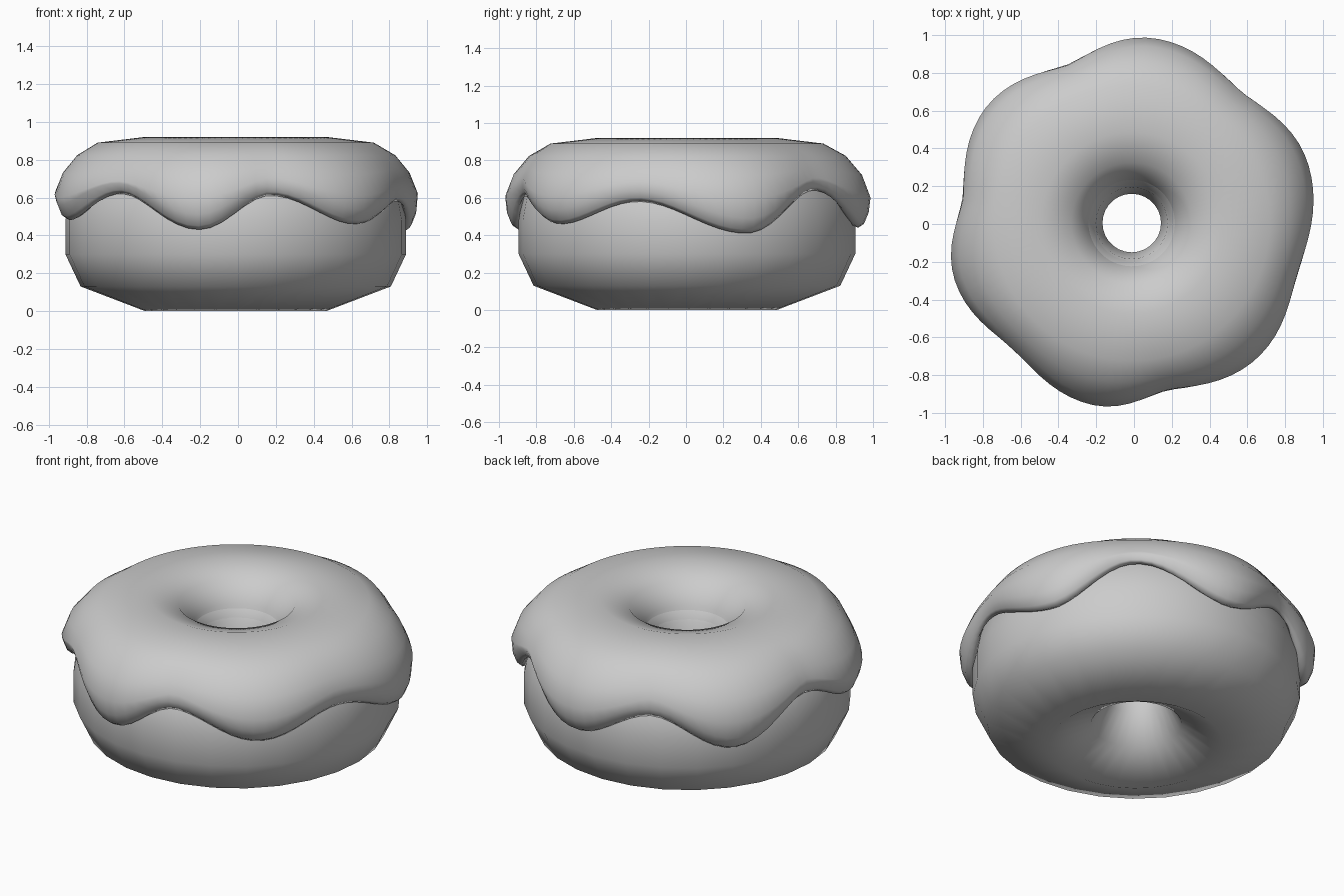
import bpy, bmesh, math

if "Cube" in bpy.data.objects:
    bpy.data.objects.remove(bpy.data.objects["Cube"])

CX, CY = -0.012, 0.005

def lathe(name, rings):
    """Skin a closed loop of cross-sections; rings = [(angle, [(r, z), ...]), ...]"""
    bm = bmesh.new()
    loops = [[bm.verts.new((CX + r * math.cos(a), CY + r * math.sin(a), z)) for r, z in prof]
             for a, prof in rings]
    n, m = len(loops), len(loops[0])
    for i in range(n):
        for j in range(m):
            k, l = (i + 1) % n, (j + 1) % m
            bm.faces.new((loops[i][j], loops[k][j], loops[k][l], loops[i][l]))
    bmesh.ops.recalc_face_normals(bm, faces=bm.faces)
    for f in bm.faces:
        f.smooth = True
    me = bpy.data.meshes.new(name)
    bm.to_mesh(me)
    bm.free()
    ob = bpy.data.objects.new(name, me)
    bpy.context.collection.objects.link(ob)
    return ob

# Dough ring
dough = [(.48, 0), (.82, .13), (.90, .30), (.90, .48), (.87, .64), (.73, .80), (.48, .86),
         (.28, .80), (.19, .68), (.155, .48), (.165, .30), (.25, .13)]
N = 28
lathe("dough", [(2 * math.pi * i / N, dough) for i in range(N)])

# Icing edge: (angle, edge height, drip weight) alternating drips and notches
keys = [(-102, .43, 1), (-78, .61, 0), (-47, .46, .85), (-17, .58, .1), (20, .41, 1), (50, .64, 0),
        (84, .44, 1), (112, .60, 0), (141, .42, 1), (172, .62, 0), (198, .48, 1), (227, .62, .1),
        (258, .43, 1)]

def edge(deg):
    for (a, e, w), (b, f, v) in zip(keys, keys[1:]):
        if a <= deg <= b:
            t = (1 - math.cos(math.pi * (deg - a) / (b - a))) / 2
            return e + (f - e) * t, w + (v - w) * t

def icing_profile(deg):
    e, w = edge(deg)
    w = w ** 0.7
    mix = lambda lo, hi: lo + (hi - lo) * w
    h = .47 + .02 * math.sin(math.radians(5 * deg))   # inner edge in the hole
    return [(.195, h), (.20, .62), (.235, .76), (.32, .87), (.48, .92),          # hole side, top
            (.73, .89), (mix(.83, .85), mix(.82, .825)), (mix(.87, .94), mix(.76, .72)),
            (mix(.90, .985), mix(.71, .60)), (mix(.905, .975), e + mix(.05, .08)),
            (mix(.895, .95), e + .02), (mix(.88, .92), e), (.885, e + .015),      # rounded rim
            (.86, e + .07), (.74, .81), (.48, .87), (.29, .81), (.20, .70), (.17, h + .02)]

# Icing with drips
M = 96
lathe("icing", [(math.radians(-102 + 360 * i / M), icing_profile(-102 + 360 * i / M))
                for i in range(M)])
